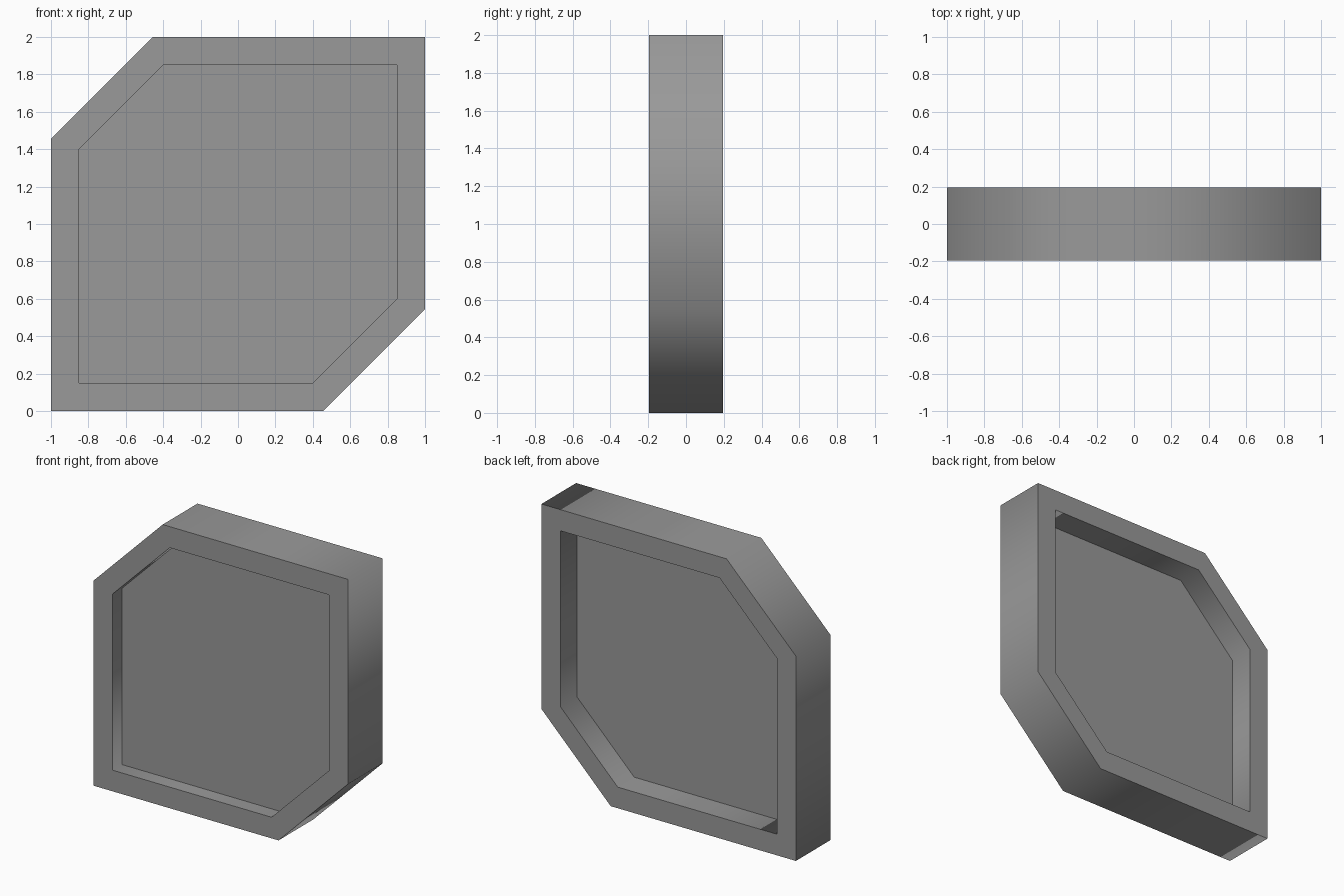
import bpy
import bmesh

if "Cube" in bpy.data.objects:
    bpy.data.objects.remove(bpy.data.objects["Cube"])

# Half outlines (x, z); the other half is the same turned 180 degrees about (0, 1)
OUTER_HALF = [(-1, 0), (0.455, 0), (1, 0.545)]
INNER_HALF = [(-0.85, 0.15), (0.40, 0.15), (0.85, 0.60)]

# Dark grey shared by both parts
grey = bpy.data.materials.new("dark_grey")
grey.diffuse_color = (0.32, 0.32, 0.32, 1)
grey.use_nodes = True
grey.node_tree.nodes["Principled BSDF"].inputs["Base Color"].default_value = grey.diffuse_color


def outline(half):
    return half + [(-x, 2 - z) for x, z in half]


def finish(name, bm):
    """Walls blend smoothly round the corners, front and back stay crisp."""
    bmesh.ops.recalc_face_normals(bm, faces=bm.faces)
    bm.normal_update()
    for f in bm.faces:
        f.smooth = abs(f.normal.y) < 0.5
    for e in bm.edges:
        e.smooth = all(f.smooth for f in e.link_faces)
    me = bpy.data.meshes.new(name)
    bm.to_mesh(me)
    bm.free()
    me.materials.append(grey)
    ob = bpy.data.objects.new(name, me)
    bpy.context.collection.objects.link(ob)
    return ob


def ring(bm, points, y):
    return [bm.verts.new((x, y, z)) for x, z in points]


def bridge(bm, a, b):
    n = len(a)
    for i in range(n):
        j = (i + 1) % n
        bm.faces.new((a[i], a[j], b[j], b[i]))


# Frame: closed tube of four outlines
bm = bmesh.new()
outer, inner = outline(OUTER_HALF), outline(INNER_HALF)
loops = [ring(bm, p, y) for p, y in
         ((outer, -0.195), (outer, 0.195), (inner, 0.195), (inner, -0.195))]
for i in range(4):
    bridge(bm, loops[i], loops[(i + 1) % 4])
finish("frame", bm)

# Panel: plate set inside the frame, recessed deeper at the back
bm = bmesh.new()
front, back = ring(bm, inner, -0.09), ring(bm, inner, 0.01)
bridge(bm, front, back)
bm.faces.new(front)
bm.faces.new(back)
finish("panel", bm)
